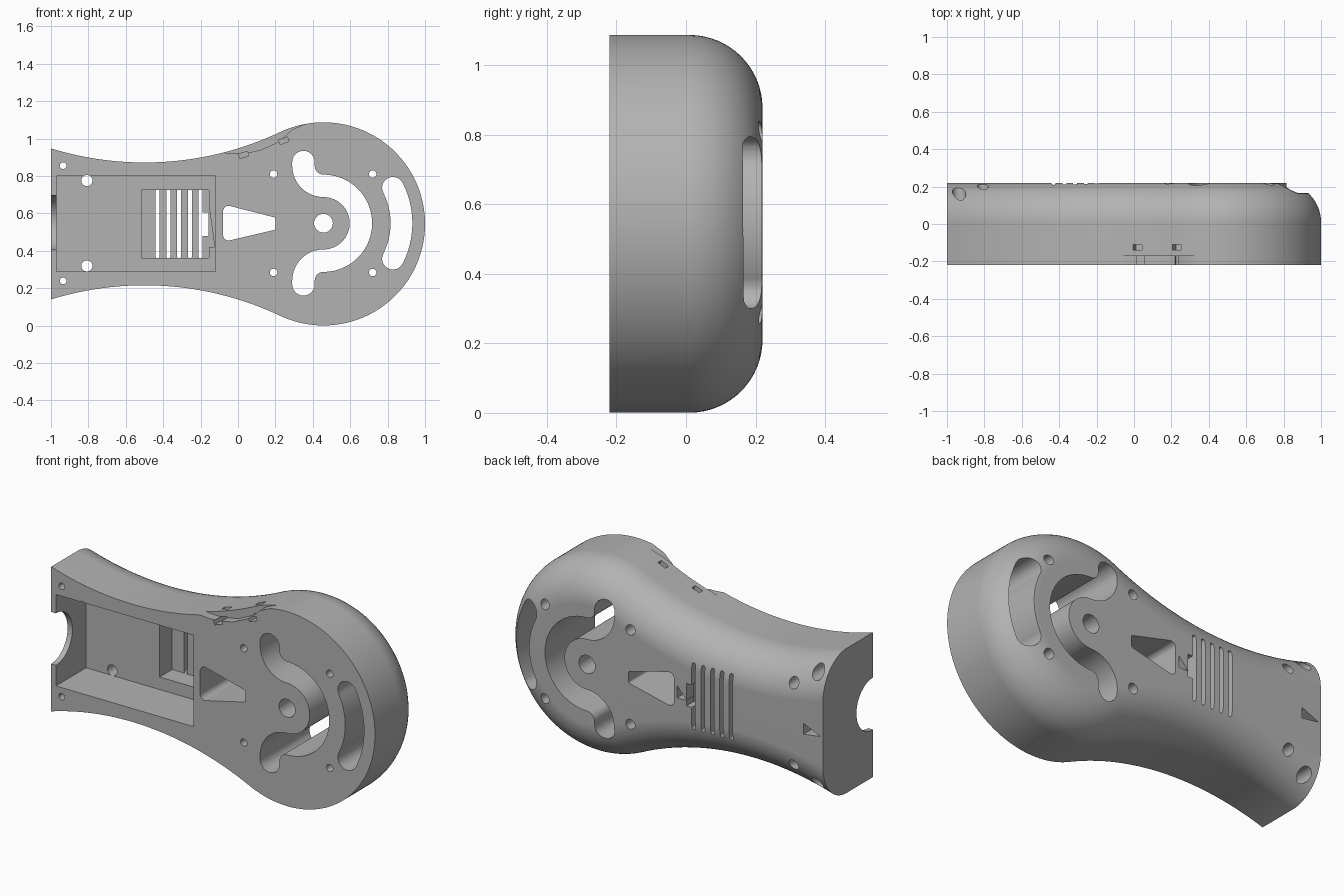
import bpy, bmesh
from math import sin, cos, pi, asin, atan2, hypot, radians
from mathutils import Matrix, Vector
from mathutils.geometry import convex_hull_2d

if "Cube" in bpy.data.objects:
    bpy.data.objects.remove(bpy.data.objects["Cube"])

grey = bpy.data.materials.new("plain grey")
grey.use_nodes = True
grey.diffuse_color = (0.45, 0.45, 0.45, 1)
grey.node_tree.nodes["Principled BSDF"].inputs["Base Color"].default_value = grey.diffuse_color

MID = 0.5435            # height of the long axis
HEAD_X, HEAD_R = 0.457, 0.543
WAIST_X, WAIST_DZ = -0.5, 2.0265
TANGENT = atan2(HEAD_X - WAIST_X, WAIST_DZ)
WAIST_R = hypot(HEAD_X - WAIST_X, WAIST_DZ) - HEAD_R
HALF, FILLET = 0.22, 0.21


def make(name, bm):
    bmesh.ops.recalc_face_normals(bm, faces=bm.faces)
    mesh = bpy.data.meshes.new(name)
    bm.to_mesh(mesh)
    bm.free()
    mesh.materials.append(grey)
    obj = bpy.data.objects.new(name, mesh)
    bpy.context.collection.objects.link(obj)
    return obj


def outline(d):
    """Paddle outline moved inward by d: waist arc flowing into the head circle."""
    big, small = WAIST_R + d, HEAD_R - d
    start = asin((-1 - WAIST_X) / big)
    pts = []
    for i in range(40):
        a = start + (TANGENT - start) * i / 40
        pts.append((WAIST_X + big * sin(a), WAIST_DZ - big * cos(a)))
    for i in range(49):
        a = TANGENT - (TANGENT + pi / 2) * i / 48
        pts.append((HEAD_X - small * sin(a), small * cos(a)))
    pts += [(x, -z) for x, z in pts[-2::-1]]
    return [(x, MID + z) for x, z in pts]


# Body: stacked outlines with a large round on the back edge
bm = bmesh.new()
levels = [(-HALF, 0)]
for i in range(17):
    a = pi / 2 * i / 16
    levels.append((HALF - FILLET + FILLET * sin(a), FILLET * (1 - cos(a))))
rings = [[bm.verts.new((x, y, z)) for x, z in outline(d)] for y, d in levels]
for low, high in zip(rings, rings[1:]):
    for i in range(len(low)):
        j = (i + 1) % len(low)
        bm.faces.new((low[i], low[j], high[j], high[i]))
bm.faces.new(rings[0])
bm.faces.new(rings[-1])
body = make("paddle_housing", bm)

cutters = []


def prism(name, pts, y0=-0.4, y1=0.4):
    bm = bmesh.new()
    face = bm.faces.new([bm.verts.new((x, y0, z)) for x, z in pts])
    grown = bmesh.ops.extrude_face_region(bm, geom=[face])["geom"]
    bmesh.ops.translate(bm, vec=(0, y1 - y0, 0),
                        verts=[v for v in grown if isinstance(v, bmesh.types.BMVert)])
    cutters.append(make(name, bm))


def rect(name, x0, x1, z0, z1, y0=-0.4, y1=0.4):
    prism(name, [(x0, z0), (x1, z0), (x1, z1), (x0, z1)], y0, y1)


def circle(x, z, r, n=32):
    return [(x + r * cos(2 * pi * i / n), z + r * sin(2 * pi * i / n)) for i in range(n)]


def hull(name, circles, y0=-0.4, y1=0.4):
    pts = [Vector(p) for c in circles for p in circle(*c)]
    prism(name, [pts[i] for i in convex_hull_2d(pts)], y0, y1)


def slot(name, path, r):
    """Round-ended slot of half width r along a path."""
    path = [Vector(p) for p in path]
    n = len(path)
    left, right = [], []
    for i, p in enumerate(path):
        t = (path[min(i + 1, n - 1)] - path[max(i - 1, 0)]).normalized()
        side = Vector((-t.y, t.x)) * r
        left.append(p + side)
        right.append(p - side)

    def cap(center, first):
        v = first - center
        return [center + Matrix.Rotation(-pi * k / 12, 2) @ v for k in range(1, 12)]
    prism(name, left + cap(path[-1], left[-1]) + right[::-1] + cap(path[0], right[0]))


# Front pocket, deeper bay and vent slots
rect("pocket", -0.97, -0.12, 0.29, 0.80, -0.4, 0.045)
rect("bay", -0.515, -0.155, 0.36, 0.725, 0, 0.155)
for i in range(5):
    x = -0.43 + 0.0575 * i
    hull("vent_slot", [(x, 0.37, 0.011, 16), (x, 0.718, 0.011, 16)], 0.1)
rect("vent_window", -0.2, -0.157, 0.48, 0.605, 0.1)
prism("bay_notch", [(-0.16, 0.42), (-0.125, 0.42), (-0.16, 0.68)], 0, 0.15)
prism("back_notch", [(-0.16, 0.51), (-0.1, 0.51), (-0.1, 0.575)], 0.16, 0.4)
prism("end_notch", [(-0.985, 0.53), (-0.88, 0.515), (-0.88, 0.575)], 0.15, 0.4)

# Round cable mouth in the end wall
bm = bmesh.new()
bmesh.ops.create_cone(bm, cap_ends=True, segments=48, radius1=0.145, radius2=0.145, depth=0.1,
                      matrix=Matrix.Translation((-1, -HALF, 0.55)) @ Matrix.Rotation(pi / 2, 4, 'Y'))
cutters.append(make("cable_mouth", bm))

# Head openings
hull("wedge_opening", [(-0.05, 0.485, 0.03), (-0.05, 0.61, 0.03), (0.188, 0.522, 0.012), (0.188, 0.568, 0.012)])
prism("center_hole", circle(HEAD_X, 0.547, 0.05, 40))
bend = 0.107
half_path = [(HEAD_X - bend, 0.2 + bend + 0.02)]
half_path += [(HEAD_X - bend * cos(a), 0.2 + bend - bend * sin(a))
              for a in (pi / 2 * k / 10 for k in range(10))]
half_path += [(HEAD_X + 0.2 * sin(a), 0.2 * cos(a)) for a in (pi / 2 * k / 20 for k in range(21))]
half_path += [(x, -z) for x, z in half_path[-2::-1]]
slot("curved_opening", [(x, 0.547 + z) for x, z in half_path], 0.06)
arc = [radians(27 - 54 * k / 24) for k in range(25)]
slot("rim_opening", [(HEAD_X + 0.417 * cos(a), 0.547 + 0.417 * sin(a)) for a in arc], 0.058)

# Screw holes with wider bores at the back
for side in (-1, 1):
    for x, dz, r, bore in ((0.19, 0.263, 0.02, 0.028), (0.72, 0.263, 0.02, 0.028),
                           (-0.935, 0.308, 0.018, 0.036), (-0.808, 0.228, 0.03, 0.03)):
        prism("screw_hole", circle(x, 0.547 + side * dz, r, 24))
        if bore > r:
            prism("screw_bore", circle(x, 0.547 + side * dz, bore, 24), 0.05)

# Shallow recess on the upper edge, with two clip slots
prism("edge_recess", [(-0.09, 0.926), (-0.03, 0.92), (0.035, 0.92), (0.125, 0.94), (0.22, 0.984),
                      (0.29, 1.048), (0.36, 1.078), (0.36, 1.2), (-0.09, 1.2)], -0.4, -0.17)
for x, z, tilt in ((0.03, 0.912, 16), (0.245, 0.988, 20)):
    for size, offset in (((0.05, 0.2, 0.025), (0, -0.21, 0)),
                         ((0.05, 0.03, 0.15), (0, -0.125, 0.0625))):
        bm = bmesh.new()
        spin = Matrix.Translation((x, 0, z)) @ Matrix.Rotation(-radians(tilt), 4, 'Y')
        bmesh.ops.create_cube(bm, size=1, matrix=spin @ Matrix.Translation(offset)
                              @ Matrix.Diagonal((*size, 1)))
        cutters.append(make("clip_slot", bm))

# Cut everything out of the body
bpy.context.view_layer.objects.active = body
for cutter in cutters:
    cutter.hide_render = True
    mod = body.modifiers.new("cut", 'BOOLEAN')
    mod.operation, mod.solver, mod.object = 'DIFFERENCE', 'EXACT', cutter
    bpy.ops.object.modifier_apply(modifier=mod.name)
    bpy.data.objects.remove(cutter)

bpy.ops.object.select_all(action='DESELECT')
body.select_set(True)
bpy.ops.object.shade_smooth_by_angle(angle=radians(30))
weighted = body.modifiers.new("even_shading", 'WEIGHTED_NORMAL')
weighted.keep_sharp = True
